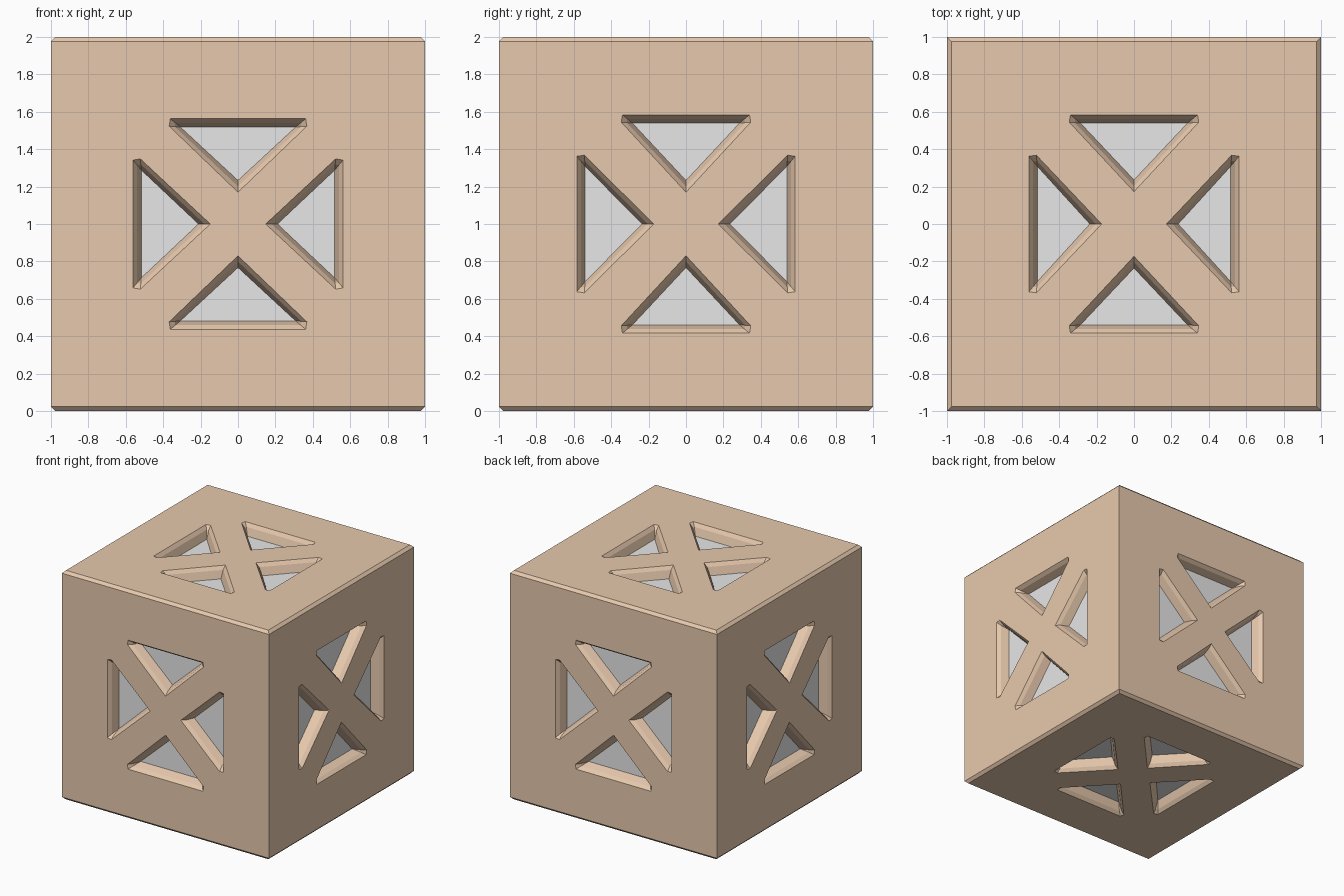
import bpy, bmesh
from mathutils import Vector

if "Cube" in bpy.data.objects:
    bpy.data.objects.remove(bpy.data.objects["Cube"])

C = 0.023                      # chamfer around the top and bottom
MID, DEEP = 0.03, 0.097        # depths of the recess lip and the pane
CENTRE = Vector((0, 0, 1))
X, Y, Z = Vector((1, 0, 0)), Vector((0, 1, 0)), Vector((0, 0, 1))


def material(name, rgb):
    m = bpy.data.materials.new(name)
    m.diffuse_color = (*rgb, 1)
    m.use_nodes = True
    m.node_tree.nodes["Principled BSDF"].inputs["Base Color"].default_value = m.diffuse_color
    return m


tan = material("tan", (0.80, 0.584, 0.418))
grey = material("pale grey", (0.80, 0.80, 0.80))


def finish(bm, name, mat):
    mesh = bpy.data.meshes.new(name)
    bm.to_mesh(mesh)
    bm.free()
    mesh.materials.append(mat)
    ob = bpy.data.objects.new(name, mesh)
    bpy.context.collection.objects.link(ob)


def rings(b, a, w):
    """Outer, middle and pane outlines of a triangle: base b, apex a, half width w."""
    outer = [(-w + .006, b), (-w, b - .04), (0, a), (w, b - .04), (w - .006, b)]
    g = w - .06
    pane = [(-g, b - .045), (-g, b - .045), (0, a + .063), (g, b - .045), (g, b - .045)]
    mid = [((p[0] + q[0]) / 2, (p[1] + q[1]) / 2) for p, q in zip(outer, pane)]
    return outer, mid, pane


# Per face: outward normal, u, v, triangles above/below, triangles left/right
front = ((.563, .170, .368), (.562, .148, .348))
side = ((.584, .170, .346), (.584, .172, .368))
cap = ((.584, .173, .346), (.562, .173, .368))
faces = [(-Y, X, Z, front), (Y, -X, Z, front), (X, Y, Z, side), (-X, -Y, Z, side),
         (Z, X, Y, cap), (-Z, X, -Y, cap)]

frame, panes = bmesh.new(), bmesh.new()

for n, u, v, (tall, wide) in faces:
    hu, hv = (1 - C, 1 - C) if n.z else (1, 1 - C)

    def vert(bm, p, d=0):
        return bm.verts.new(CENTRE + u * p[0] + v * p[1] + n * (1 - d))

    def loop(vs):
        return [frame.edges.new((vs[i], vs[i - 1])) for i in range(len(vs))]

    edges = loop([vert(frame, p) for p in ((-hu, -hv), (hu, -hv), (hu, hv), (-hu, hv))])
    # Four triangular recesses, turned a quarter at a time
    for k in range(4):
        def turn(p):
            for _ in range(k):
                p = (-p[1], p[0])
            return p
        outer, mid, pane = [[turn(p) for p in r] for r in rings(*(wide if k % 2 else tall))]
        levels = [[vert(frame, p, d) for p in r]
                  for r, d in ((outer, 0), (mid, MID), (pane, DEEP))]
        edges += loop(levels[0])
        for r, s in zip(levels, levels[1:]):
            for i in range(5):
                frame.faces.new((r[i - 1], r[i], s[i], s[i - 1]))
        f = panes.faces.new([vert(panes, pane[i], DEEP) for i in (0, 2, 4)])
        f.normal_update()
        if f.normal.dot(n) < 0:
            f.normal_flip()
    # Flat wall around the recesses
    bmesh.ops.triangle_fill(frame, use_beauty=True, use_dissolve=False, edges=edges, normal=n)

# Chamfers around the top and bottom
for s in (1, -1):
    for n, u in ((-Y, X), (Y, -X), (X, Y), (-X, -Y)):
        pts = [n - u + Z * s * (1 - C), n + u + Z * s * (1 - C),
               (n + u) * (1 - C) + Z * s, (n - u) * (1 - C) + Z * s]
        frame.faces.new([frame.verts.new(CENTRE + p) for p in pts])

bmesh.ops.remove_doubles(frame, verts=frame.verts, dist=1e-4)
bmesh.ops.recalc_face_normals(frame, faces=frame.faces)
finish(frame, "crate_frame", tan)
finish(panes, "window_panes", grey)
